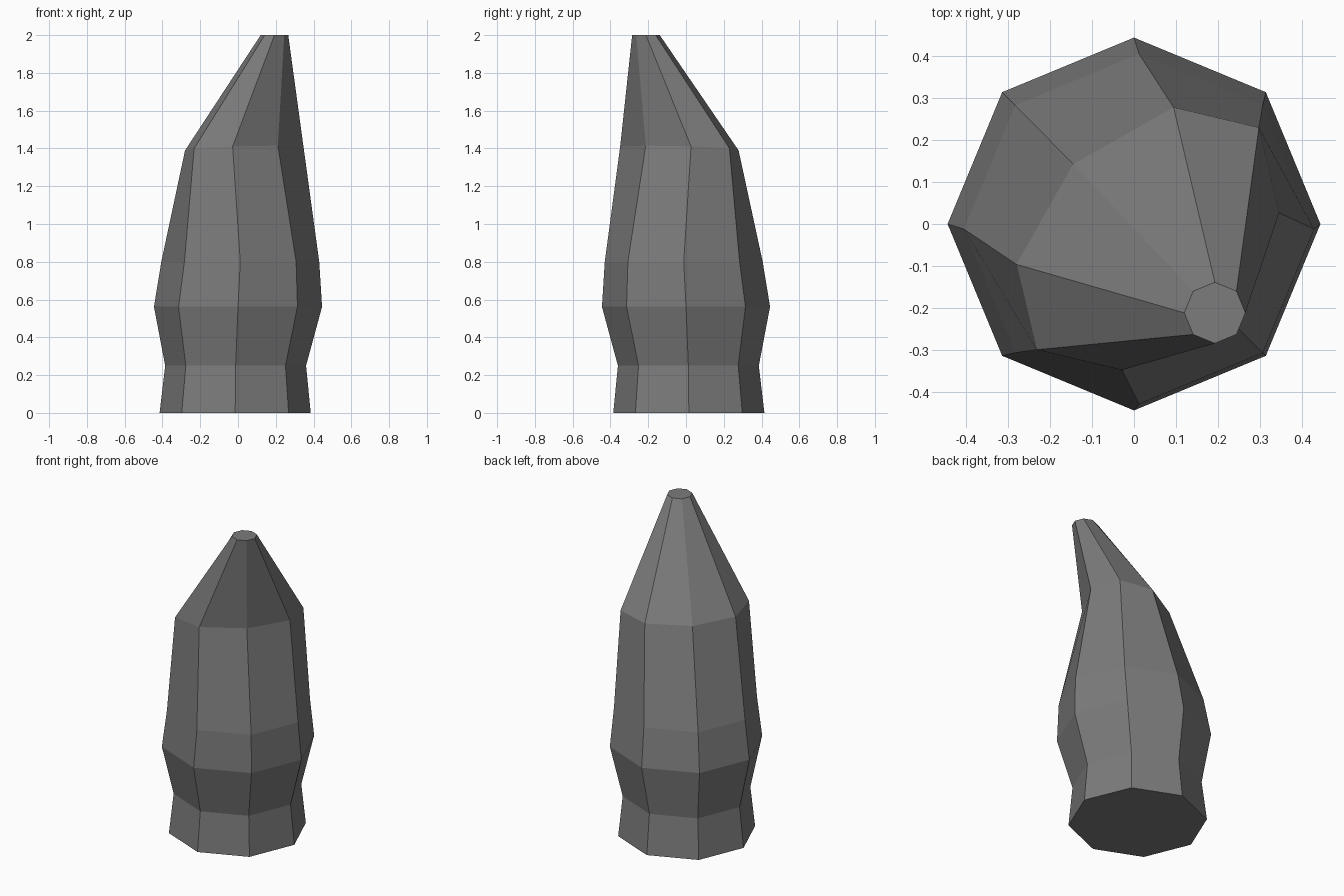
import bpy, bmesh, math

if "Cube" in bpy.data.objects:
    bpy.data.objects.remove(bpy.data.objects["Cube"])

SIDES = 8
# Cross-sections: centre x, centre y, z, radius along (1,1), radius along (-1,1), tilt
RINGS = [
    (-0.015, 0.015, 0.00, 0.400, 0.400, 0.0),
    (-0.0125, 0.0125, 0.25, 0.373, 0.373, 0.0),
    (0.0, 0.0, 0.562, 0.445, 0.445, 0.0),
    (0.012, -0.012, 0.80, 0.418, 0.418, 0.0),
    (0.033, -0.035, 1.40, 0.375, 0.252, -0.06),
    (0.193, -0.212, 2.00, 0.073, 0.073, 0.0),
]

# Stone grey
grey = bpy.data.materials.new("stone grey")
grey.diffuse_color = (0.2, 0.2, 0.2, 1)
grey.use_nodes = True
grey.node_tree.nodes["Principled BSDF"].inputs["Base Color"].default_value = grey.diffuse_color

# Bent octagonal spike, lofted through the cross-sections
bm = bmesh.new()
s = math.sqrt(0.5)
loops = []
for cx, cy, z, ru, rv, tilt in RINGS:
    loop = []
    for i in range(SIDES):
        a = 2 * math.pi * i / SIDES
        u, v = ru * math.cos(a), rv * math.sin(a)
        loop.append(bm.verts.new((cx + s * (u - v), cy + s * (u + v), z + tilt * v)))
    loops.append(loop)
for lo, hi in zip(loops, loops[1:]):
    for i in range(SIDES):
        j = (i + 1) % SIDES
        bm.faces.new((lo[i], lo[j], hi[j], hi[i]))

# Flat base and tip
bm.faces.new(loops[0][::-1])
bm.faces.new(loops[-1])

mesh = bpy.data.meshes.new("spike")
bm.to_mesh(mesh)
bm.free()
mesh.materials.append(grey)
bpy.context.collection.objects.link(bpy.data.objects.new("spike", mesh))
